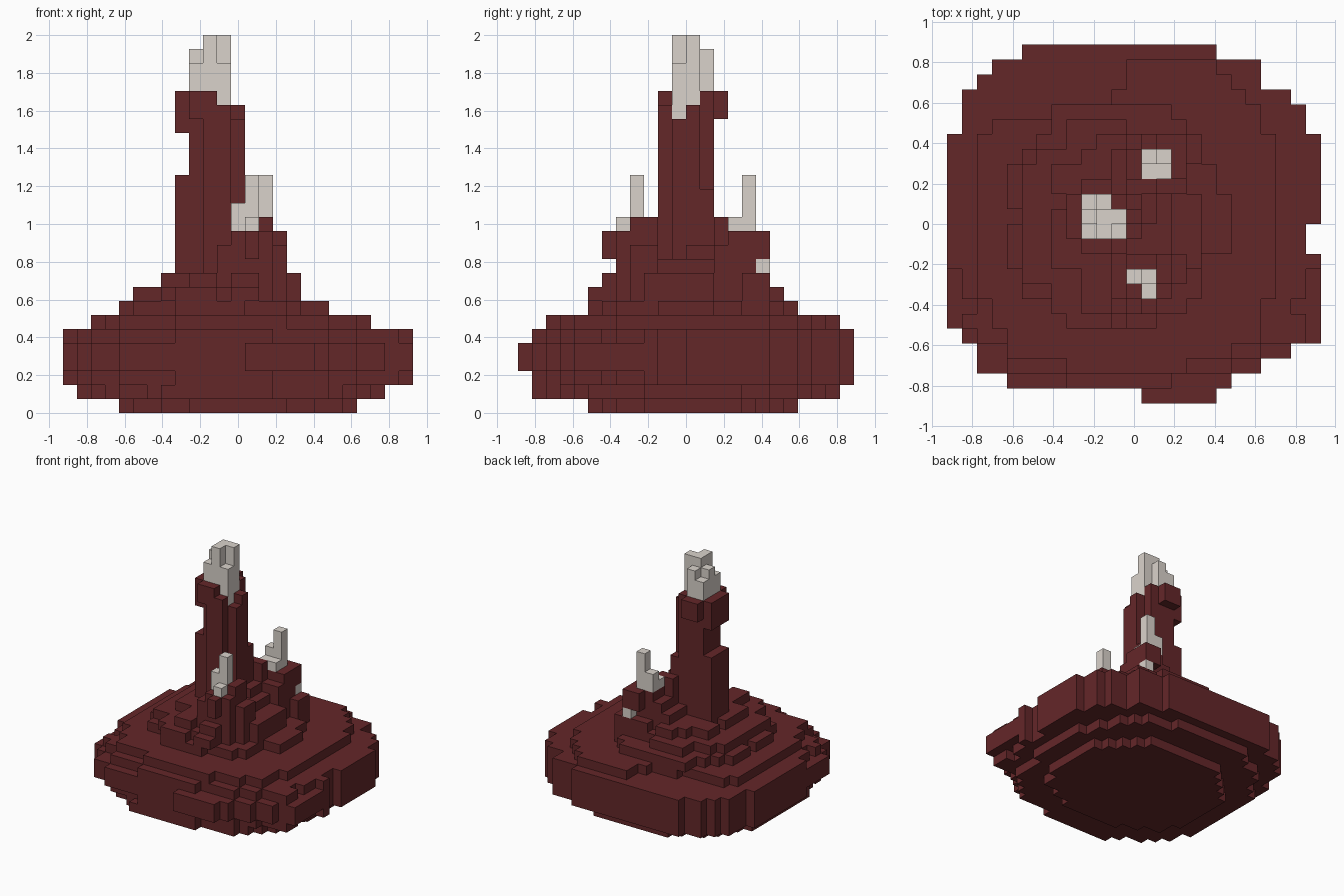
import bpy, bmesh, math
from mathutils import Vector

if "Cube" in bpy.data.objects:
    bpy.data.objects.remove(bpy.data.objects["Cube"])

S = 2 / 27                      # edge of one block
NX, NY = 25, 24                 # blocks across the footprint


def material(name, rgb):
    m = bpy.data.materials.new(name)
    m.use_nodes = True
    m.diffuse_color = (*rgb, 1)
    m.node_tree.nodes["Principled BSDF"].inputs["Base Color"].default_value = (*rgb, 1)
    return m


rock = material("dark red rock", (0.127, 0.02, 0.022))
bone = material("pale grey stone", (0.7, 0.65, 0.6))

owner = {}                      # block -> part name
part_material = {}


def box(part, mat, xs, ys, zs):
    """Fill an inclusive range of blocks."""
    part_material[part] = mat
    for i in range(xs[0], xs[1] + 1):
        for j in range(ys[0], ys[1] + 1):
            for k in range(zs[0], zs[1] + 1):
                owner[i, j, k] = part


def disc(part, k, xs, ys, power=2.4, ragged=0.1):
    """Fill one layer with a rounded, slightly ragged slab."""
    part_material[part] = rock
    cx, cy = sum(xs) / 2, sum(ys) / 2
    rx, ry = (xs[1] - xs[0] + 1) / 2, (ys[1] - ys[0] + 1) / 2
    for i in range(xs[0], xs[1] + 1):
        for j in range(ys[0], ys[1] + 1):
            u, v = (i - cx) / rx, (j - cy) / ry
            a = math.atan2(v, u)
            limit = 1.02 + ragged * math.sin(7 * a + k) + ragged / 2 * math.sin(13 * a + 2 * k)
            if abs(u) ** power + abs(v) ** power < limit:
                owner[i, j, k] = part


# Island rim: first and last block of each row, bevelled along the front
left = [13, 4, 2, 2, 1] + [0] * 13 + [1, 1, 1, 2, 3, 5]
right = [17, 18, 20, 22] + [24] * 6 + [23] * 2 + [24] * 6 + [23, 23, 22, 20, 20, 17]
front_trim = [0, 4, 2, 2, 1, 1, 2, 1, 1]
for j in range(NY):
    box("island_rim", rock, (left[j], right[j]), (j, j), (3, 4))
    if j > 0:
        trim = front_trim[j] if j < len(front_trim) else 0
        for k in (2, 5):
            box("island_rim", rock, (left[j] + trim, right[j] - trim), (j, j), (k, k))

# Underside steps
disc("island_base", 0, (4, 20), (5, 19), 2.2, 0.06)
disc("island_underside", 1, (1, 22), (1, 22), 2.3, 0.06)

# Plateau, cut back in steps at the back right
disc("island_plateau", 6, (2, 21), (2, 22), 2.8, 0.08)
for i, j, k in list(owner):
    if k == 6 and j > 18 + (i >= 8) + (i >= 11) + 2 * (i >= 12):
        del owner[i, j, k]

# Terraces on top, narrow on the crag side
disc("terrace", 7, (4, 17), (5, 19), 2.2, 0.15)
disc("terrace", 8, (5, 15), (5, 18), 2.0, 0.15)
disc("terrace", 9, (7, 15), (6, 17), 2.0, 0.2)
box("terrace", rock, (16, 18), (10, 13), (7, 7))
box("terrace", rock, (15, 16), (9, 13), (8, 9))

# Ridge joining the crags
box("ridge", rock, (11, 14), (8, 16), (8, 10))
box("ridge", rock, (12, 13), (12, 15), (11, 11))

# Front crag with its pale spire
box("front_crag", rock, (11, 14), (7, 9), (7, 11))
box("front_crag", rock, (12, 14), (7, 9), (12, 12))
box("front_crag", rock, (13, 13), (6, 6), (11, 12))
box("front_crag", rock, (15, 15), (8, 9), (7, 11))
box("front_crag", rock, (14, 14), (8, 9), (13, 13))
box("front_spire", bone, (12, 12), (8, 8), (13, 14))
box("front_spire", bone, (13, 13), (8, 8), (13, 16))
box("front_spire", bone, (13, 13), (7, 7), (13, 13))

# Back crag with its pale spire
box("back_crag", rock, (12, 15), (14, 16), (7, 11))
box("back_crag", rock, (13, 15), (15, 16), (12, 12))
box("back_crag", rock, (14, 15), (17, 17), (11, 12))
box("back_crag", rock, (13, 15), (17, 17), (7, 9))
box("back_crag", rock, (16, 16), (16, 17), (7, 9))
box("back_crag", rock, (12, 13), (14, 14), (12, 13))
box("back_spire", bone, (13, 14), (15, 15), (13, 13))
box("back_spire", bone, (13, 13), (16, 16), (13, 14))
box("back_spire", bone, (14, 14), (16, 16), (13, 16))
box("back_spire", bone, (15, 15), (17, 17), (10, 10))

# Tall tower: shaft, shoulder and overhanging head
box("tower", rock, (9, 11), (11, 13), (9, 20))
box("tower", rock, (10, 11), (10, 10), (9, 20))
box("tower", rock, (12, 12), (11, 12), (9, 20))
box("tower", rock, (12, 12), (12, 12), (21, 21))
box("tower", rock, (12, 12), (13, 13), (9, 15))
box("tower", rock, (8, 8), (11, 13), (9, 16))
box("tower_head", rock, (9, 10), (10, 13), (21, 22))
box("tower_head", rock, (11, 11), (10, 10), (21, 21))
box("tower_head", rock, (8, 8), (11, 13), (20, 22))
box("tower_head", rock, (9, 10), (14, 14), (21, 22))
box("tower_head", rock, (11, 11), (13, 13), (21, 22))

# Pale tower peak: stepped block with an L-shaped crest
box("tower_peak", bone, (9, 11), (11, 12), (21, 24))
box("tower_peak", bone, (9, 10), (13, 13), (22, 24))
box("tower_peak", bone, (9, 9), (12, 12), (25, 25))
box("tower_peak", bone, (10, 10), (13, 13), (25, 25))
box("tower_peak", bone, (10, 10), (11, 12), (25, 26))
box("tower_peak", bone, (11, 11), (12, 12), (25, 26))


def build(part):
    """Make a mesh from the exposed block sides of one part."""
    bm = bmesh.new()
    origin = Vector((-NX / 2, -NY / 2, 0))
    for cell in [c for c in owner if owner[c] == part]:
        centre = Vector(cell) + origin + Vector((0.5, 0.5, 0.5))
        for axis in range(3):
            for sign in (-1, 1):
                n = Vector((0, 0, 0))
                n[axis] = sign
                if tuple(int(c + d) for c, d in zip(cell, n)) in owner:
                    continue
                u = Vector((0, 0, 0))
                u[(axis + 1) % 3] = 0.5
                v = n.cross(u)
                corners = (-u - v, u - v, u + v, v - u)
                bm.faces.new([bm.verts.new((centre + n / 2 + c) * S) for c in corners])
    bmesh.ops.remove_doubles(bm, verts=bm.verts, dist=S / 100)
    mesh = bpy.data.meshes.new(part)
    bm.to_mesh(mesh)
    bm.free()
    mesh.materials.append(part_material[part])
    bpy.context.collection.objects.link(bpy.data.objects.new(part, mesh))


for name in part_material:
    build(name)
